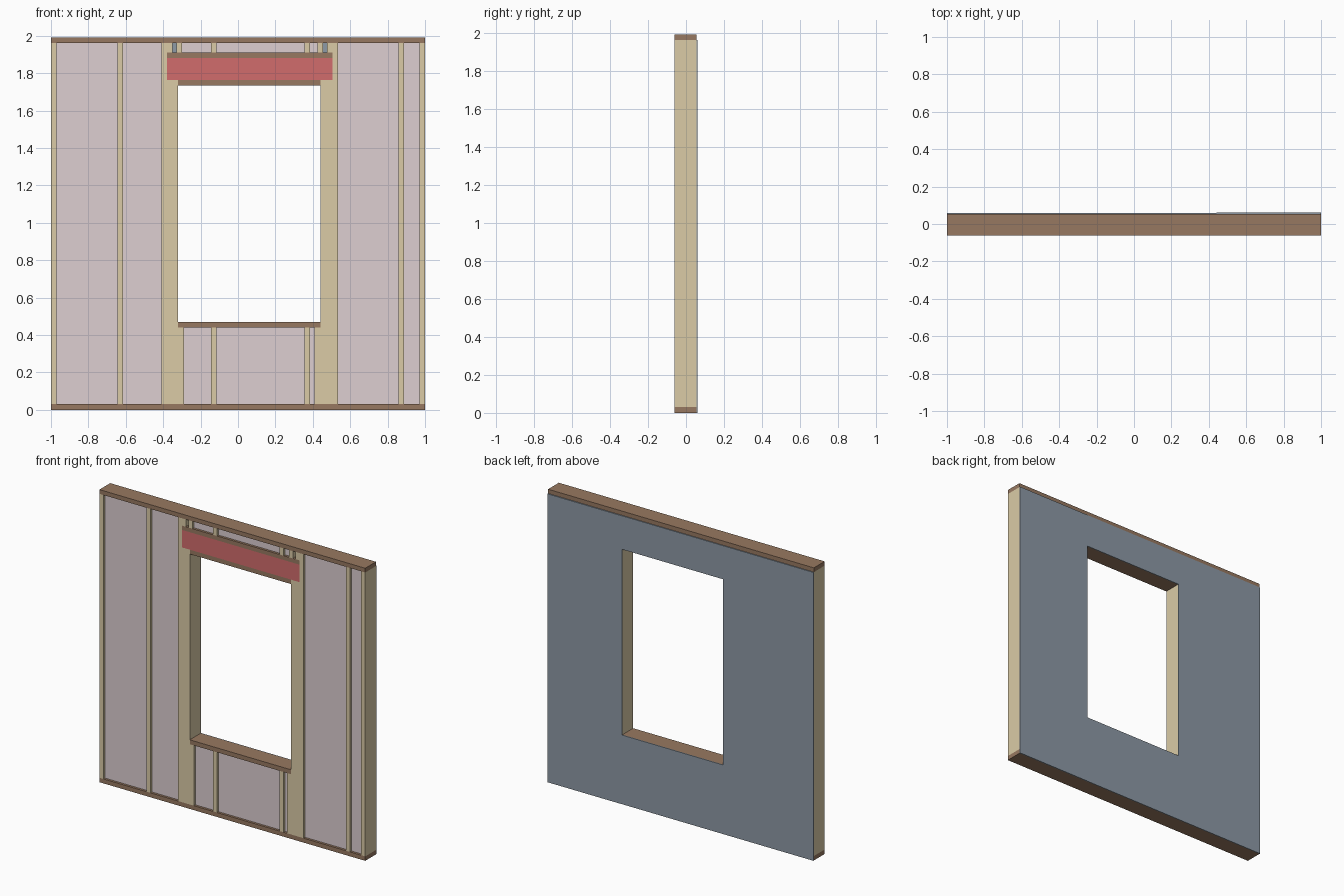
import bpy, bmesh

if "Cube" in bpy.data.objects:
    bpy.data.objects.remove(bpy.data.objects["Cube"])

# Overall sizes
T = 0.03                       # lumber thickness
FRONT, FRAME_BACK, BACK = -0.061, 0.054, 0.061
HEIGHT, PLATE_Z = 1.99, 1.961  # top of wall, underside of top plate
WIN_L, WIN_R = -0.32, 0.44
SILL_Z, HEAD_Z = 0.47, 1.733   # window opening
HDR_L, HDR_R = -0.38, 0.505    # header ends
HDR_BOT, HDR_TOP, HDR_PLATE_TOP = 1.763, 1.882, 1.911


def material(name, rgb):
    mat = bpy.data.materials.new(name)
    mat.diffuse_color = [(c / 255) ** 2.2 for c in rgb] + [1]
    mat.use_nodes = True
    mat.node_tree.nodes["Principled BSDF"].inputs["Base Color"].default_value = mat.diffuse_color
    return mat


BROWN = material("plate_wood", (150, 120, 97))
TAN = material("stud_wood", (218, 202, 165))
RED = material("header_red", (208, 108, 108))
PINK = material("insulation_pink", (220, 206, 208))
BLUE = material("sheathing_blue", (140, 152, 164))


def extrude_profile(name, pts, y0, y1, mat):
    """Extrude an x-z outline from y0 to y1."""
    bm = bmesh.new()
    face = bm.faces.new([bm.verts.new((x, y0, z)) for x, z in pts])
    geo = bmesh.ops.extrude_face_region(bm, geom=[face])["geom"]
    verts = [v for v in geo if isinstance(v, bmesh.types.BMVert)]
    bmesh.ops.translate(bm, verts=verts, vec=(0, y1 - y0, 0))
    bmesh.ops.recalc_face_normals(bm, faces=bm.faces)
    mesh = bpy.data.meshes.new(name)
    bm.to_mesh(mesh)
    bm.free()
    mesh.materials.append(mat)
    obj = bpy.data.objects.new(name, mesh)
    bpy.context.collection.objects.link(obj)
    return obj


def board(name, x0, x1, z0, z1, mat, y0=FRONT, y1=FRAME_BACK):
    return extrude_profile(name, [(x0, z0), (x1, z0), (x1, z1), (x0, z1)], y0, y1, mat)


def fill(name, edges, z0, z1):
    """Insulation in each (left, right) bay, set back from the stud faces."""
    for i, (a, b) in enumerate(edges):
        board(f"{name}_{i + 1}", a, b, z0, z1, PINK, y0=-0.045)


# Horizontal plates
board("bottom_plate", -1, 1, 0, T, BROWN)
board("top_plate", -1, 1, PLATE_Z, HEIGHT, BROWN)
board("window_sill_plate", WIN_L, WIN_R, SILL_Z - T, SILL_Z, BROWN)
board("window_head_plate", WIN_L, WIN_R, HEAD_Z, HDR_BOT, BROWN)

# Header beam with its top plate
board("header_beam", HDR_L, HDR_R, HDR_BOT, HDR_TOP, RED)
board("header_top_plate", HDR_L, HDR_R, HDR_TOP, HDR_PLATE_TOP, BROWN)

# Full-height studs, including the king studs beside the window
for i, x in enumerate((-1, -0.645, HDR_L - T, HDR_R, 0.857, 0.97)):
    board(f"full_stud_{i + 1}", x, x + T, T, PLATE_Z, TAN)

# Doubled jack studs carrying the header
for side, a, b in (("left", HDR_L, WIN_L), ("right", WIN_R, HDR_R)):
    mid = (a + b) / 2
    board(f"jack_stud_{side}_1", a, mid, T, HDR_BOT, TAN)
    board(f"jack_stud_{side}_2", mid, b, T, HDR_BOT, TAN)

# Short studs below the sill
for i, x in enumerate((WIN_L, -0.145, 0.356, WIN_R - T)):
    board(f"sill_stud_{i + 1}", x, x + T, T, SILL_Z - T, TAN)

# Short studs above the header
for i, x in enumerate((HDR_L, -0.33, -0.145, 0.356, 0.425, HDR_R - T)):
    board(f"header_stud_{i + 1}", x, x + T, HDR_PLATE_TOP, PLATE_Z, TAN)

# Insulation in the bays
fill("wall_insulation", [(-0.97, -0.645), (-0.615, HDR_L - T),
                         (HDR_R + T, 0.857), (0.887, 0.97)], T, PLATE_Z)
fill("sill_insulation", [(WIN_L + T, -0.145), (-0.115, 0.356),
                         (0.386, WIN_R - T)], T, SILL_Z - T)
fill("header_insulation", [(-0.30, -0.145), (-0.115, 0.356),
                           (0.386, 0.425)], HDR_PLATE_TOP, PLATE_Z)

# Back sheathing: a plain panel and one notched around the window
board("sheathing_plain", WIN_R, 1, 0, PLATE_Z, BLUE, FRAME_BACK, BACK)
extrude_profile("sheathing_notched",
                [(-1, 0), (WIN_R, 0), (WIN_R, SILL_Z), (WIN_L, SILL_Z),
                 (WIN_L, HEAD_Z), (WIN_R, HEAD_Z), (WIN_R, PLATE_Z), (-1, PLATE_Z)],
                FRAME_BACK, BACK - 0.001, BLUE)
